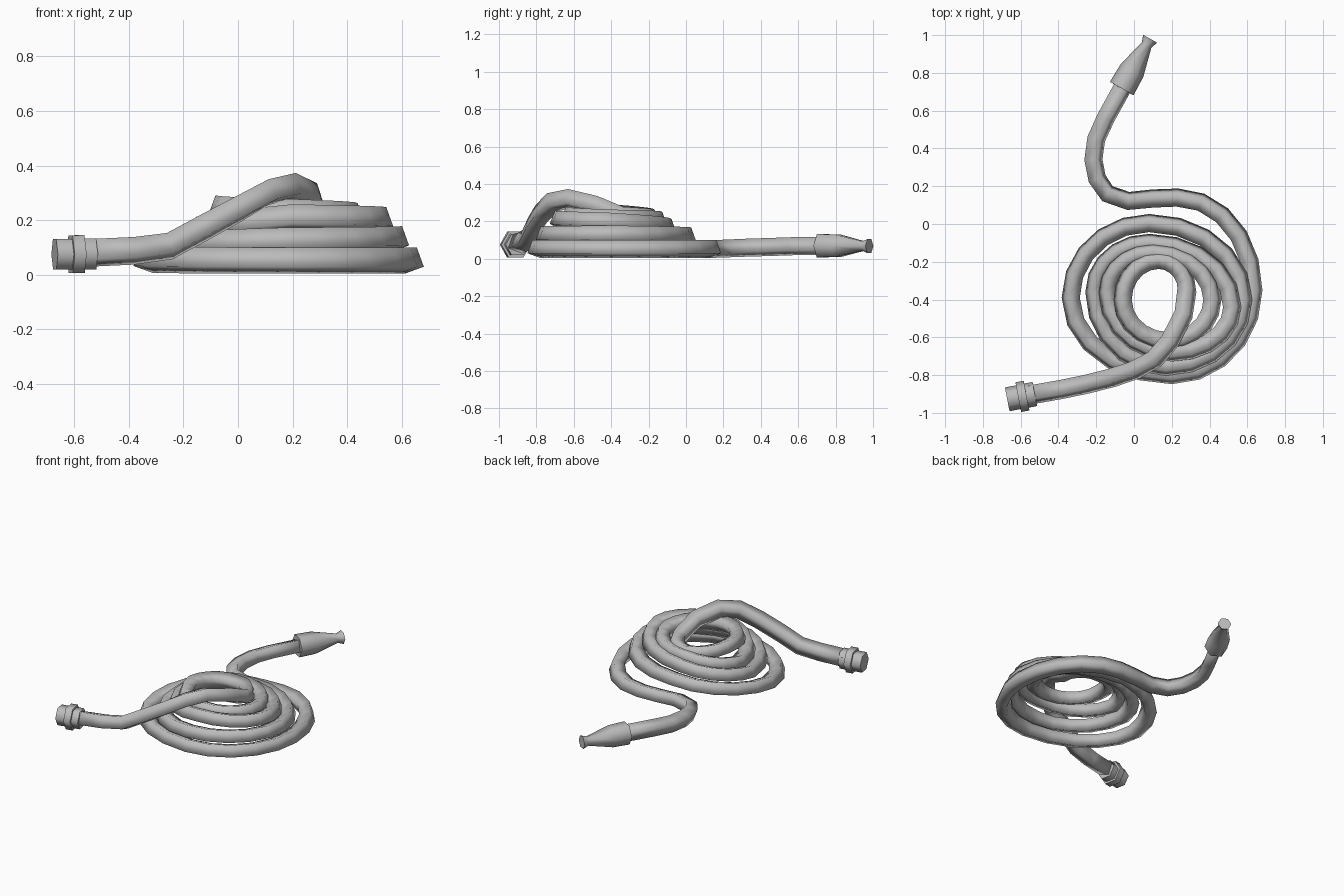
import bpy, bmesh, math
from mathutils import Vector

if "Cube" in bpy.data.objects:
    bpy.data.objects.remove(bpy.data.objects["Cube"])

UP = Vector((0, 0, 1))

# One plain grey for everything
grey = bpy.data.materials.new("plain grey")
grey.use_nodes = True
COLOUR = (0.5, 0.5, 0.5, 1)
grey.diffuse_color = COLOUR
grey.node_tree.nodes["Principled BSDF"].inputs["Base Color"].default_value = COLOUR


def sweep(name, centres, radii, sides, turn, smooth_angle):
    """Run a regular cross-section along a path, keeping it upright."""
    bm = bmesh.new()
    rings = []
    last = len(centres) - 1
    for i, (centre, radius) in enumerate(zip(centres, radii)):
        before, after = centres[max(i - 1, 0)], centres[min(i + 1, last)]
        along = (after - before).normalized()
        outward = UP.cross(along).normalized()
        lift = along.cross(outward)
        ring = []
        for k in range(sides):
            a = math.radians(turn) + math.tau * k / sides
            ring.append(bm.verts.new(centre + radius * (math.cos(a) * outward + math.sin(a) * lift)))
        rings.append(ring)
    for ring, following in zip(rings, rings[1:]):
        for k in range(sides):
            n = (k + 1) % sides
            bm.faces.new((ring[k], ring[n], following[n], following[k]))
    bm.faces.new(rings[0])
    bm.faces.new(rings[-1])
    bmesh.ops.recalc_face_normals(bm, faces=bm.faces)
    mesh = bpy.data.meshes.new(name)
    bm.to_mesh(mesh)
    bm.free()
    mesh.materials.append(grey)
    obj = bpy.data.objects.new(name, mesh)
    bpy.context.collection.objects.link(obj)
    bpy.ops.object.select_all(action='DESELECT')
    obj.select_set(True)
    bpy.context.view_layer.objects.active = obj
    bpy.ops.object.shade_smooth_by_angle(angle=math.radians(smooth_angle))


def fitting(name, start, end, profile):
    """Six-sided turned part; profile holds (fraction along, radius)."""
    start, end = Vector(start), Vector(end)
    along = (end - start).normalized()
    # Tiny offsets keep the stepped rings in order along the axis
    centres = [start.lerp(end, f) + along * i * 0.0002 for i, (f, r) in enumerate(profile)]
    sweep(name, centres, [r for f, r in profile], 6, 0, 65)


def quarter_arc(p, q, from_side, steps=5):
    """Quarter ellipse between neighbouring extremes of a coil."""
    arc = []
    for i in range(steps):
        u = math.pi / 2 * i / steps
        s, c = math.sin(u), 1 - math.cos(u)
        fx, fy = (c, s) if from_side else (s, c)
        arc.append(Vector((p.x + (q.x - p.x) * fx,
                           p.y + (q.y - p.y) * fy,
                           p.z + (q.z - p.z) * i / steps)))
    return arc


# Loose lead from the nozzle to the coil
lead = [(-0.04, 0.76, 0.07), (-0.15, 0.56, 0.067), (-0.2, 0.45, 0.063),
        (-0.215, 0.34, 0.06), (-0.195, 0.24, 0.056), (-0.14, 0.16, 0.053),
        (-0.03, 0.122, 0.052), (0.1, 0.135, 0.052)]

# Coil extremes in turn: back, left side, front, right side
extremes = [(0.23, 0.14, 0.052), (0.632, -0.35, 0.052), (0.2, -0.8, 0.052), (-0.335, -0.39, 0.055),
            (0.08, 0.005, 0.12), (0.578, -0.4, 0.13), (0.17, -0.755, 0.125), (-0.21, -0.36, 0.105),
            (0.08, -0.1, 0.165), (0.52, -0.44, 0.2), (0.2, -0.68, 0.21), (-0.14, -0.36, 0.155),
            (0.1, -0.15, 0.205), (0.415, -0.4, 0.215), (0.18, -0.62, 0.23), (-0.06, -0.4, 0.243),
            (0.13, -0.19, 0.215), (0.28, -0.35, 0.23)]

# Upper end, climbing over the coil and down to the connector
tail = [(0.28, -0.35, 0.23), (0.262, -0.48, 0.287), (0.19, -0.62, 0.322), (0.11, -0.715, 0.302),
        (0, -0.775, 0.24), (-0.12, -0.815, 0.175), (-0.25, -0.848, 0.105),
        (-0.38, -0.875, 0.088), (-0.55, -0.905, 0.08)]

path = [Vector(p) for p in lead]
corners = [Vector(p) for p in extremes]
for i, (p, q) in enumerate(zip(corners, corners[1:])):
    path += quarter_arc(p, q, i % 2 == 1)
radii = [0.053] * len(path) + [0.056] * len(tail)
path += [Vector(p) for p in tail]
sweep("hose", path, radii, 4, -25, 180)

# Tapered nozzle with a flared tip
fitting("nozzle", (-0.065, 0.717, 0.07), (0.085, 0.98, 0.068),
        [(0, 0.072), (0.36, 0.069), (0.88, 0.029), (1, 0.043)])

# Connector with a raised collar
fitting("connector", (-0.525, -0.9, 0.076), (-0.67, -0.928, 0.075),
        [(0, 0.065), (0.3, 0.065), (0.3, 0.08), (0.6, 0.08), (0.6, 0.064), (1, 0.064)])
